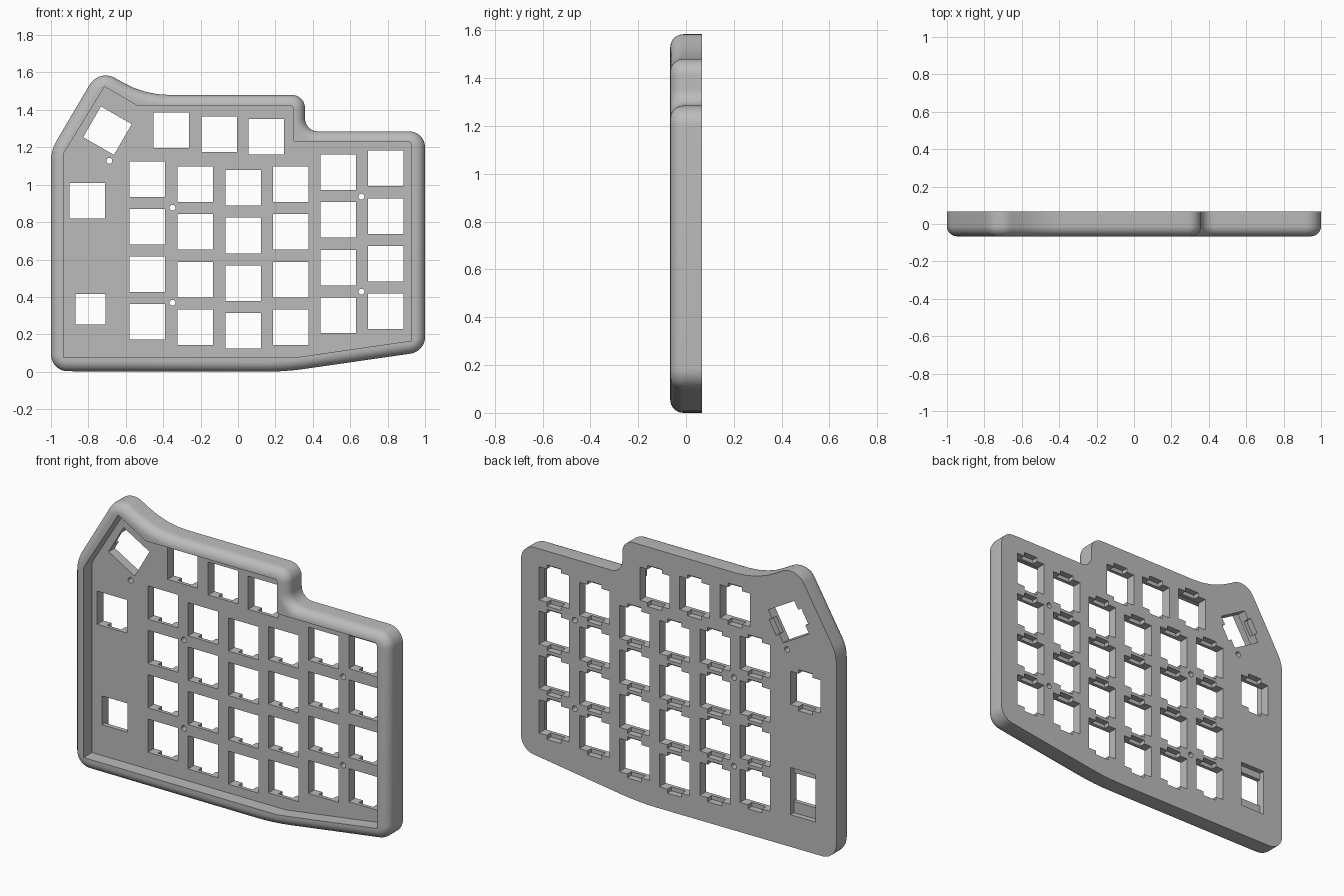
import bpy, bmesh, math
from mathutils import Vector, Matrix

if "Cube" in bpy.data.objects:
    bpy.data.objects.remove(bpy.data.objects["Cube"])

BACK, FRONT = 0.066, -0.066   # case depth
PLATE = 0.010                 # front surface of the recessed plate
EDGE = 0.055                  # radius of the rounded front edge

grey = bpy.data.materials.new("case grey")
grey.diffuse_color = (0.5, 0.5, 0.5, 1)
grey.use_nodes = True
grey.node_tree.nodes["Principled BSDF"].inputs["Base Color"].default_value = grey.diffuse_color


def rounded(corners):
    """Counter-clockwise outline from (x, z, radius) corners."""
    pts = []
    n = len(corners)
    for i, (x, z, r) in enumerate(corners):
        p = Vector((x, z))
        a = (Vector(corners[i - 1][:2]) - p).normalized()
        b = (Vector(corners[(i + 1) % n][:2]) - p).normalized()
        if r == 0:
            pts.append(p)
            continue
        half = a.angle(b) / 2
        c = p + (a + b).normalized() * (r / math.sin(half))
        s = p + a * (r / math.tan(half)) - c
        e = p + b * (r / math.tan(half)) - c
        turn = math.atan2(s.x * e.y - s.y * e.x, s.dot(e))
        steps = max(4, round(abs(turn) / math.radians(9)))
        for k in range(steps + 1):
            pts.append(c + Matrix.Rotation(turn * k / steps, 2) @ s)
    return pts


def inset(pts, d):
    out = []
    for i, p in enumerate(pts):
        a = (p - pts[i - 1]).normalized()
        b = (pts[(i + 1) % len(pts)] - p).normalized()
        na, nb = Vector((-a.y, a.x)), Vector((-b.y, b.x))
        m = (na + nb).normalized()
        out.append(p + m * (d / m.dot(na)))
    return out


def loft(bm, rings):
    """Closed solid through (outline, y) rings."""
    loops = [[bm.verts.new((p.x, y, p.y)) for p in pts] for pts, y in rings]
    for lo, hi in zip(loops, loops[1:]):
        for i in range(len(lo)):
            j = (i + 1) % len(lo)
            bm.faces.new((lo[i], lo[j], hi[j], hi[i]))
    bm.faces.new(loops[0])
    bm.faces.new(loops[-1])


def box(bm, x, z, w, h, y0, y1, angle=0, dx=0, dz=0):
    rot = Matrix.Rotation(math.radians(angle), 2)
    pts = [Vector((x, z)) + rot @ Vector((dx + sx * w / 2, dz + sz * h / 2))
           for sx, sz in ((-1, -1), (1, -1), (1, 1), (-1, 1))]
    loft(bm, [(pts, y1), (pts, y0)])


def finish(name, bm):
    bmesh.ops.recalc_face_normals(bm, faces=bm.faces[:])
    me = bpy.data.meshes.new(name)
    bm.to_mesh(me)
    bm.free()
    ob = bpy.data.objects.new(name, me)
    bpy.context.collection.objects.link(ob)
    me.materials.append(grey)
    return ob


# Case body with a rounded front edge
outline = rounded([
    (-1, 0.003, 0.09), (0.25, 0.0, 1.5), (1, 0.108, 0.09), (1, 1.285, 0.085),
    (0.358, 1.285, 0.07), (0.358, 1.48, 0.07), (-0.5, 1.48, 0.5),
    (-0.743, 1.62, 0.10), (-1, 1.184, 0.2)])
rings = [(outline, BACK)]
for k in range(9):
    t = math.pi / 2 * k / 8
    rings.append((inset(outline, EDGE * (1 - math.cos(t))),
                  FRONT + EDGE * (1 - math.sin(t))))
bm = bmesh.new()
loft(bm, rings)
case = finish("keyboard_case", bm)

# Pocket that leaves the raised rim
pocket = rounded([
    (-0.933, 0.075, 0), (0.297, 0.075, 0), (0.928, 0.166, 0), (0.928, 1.228, 0.02),
    (0.293, 1.228, 0.02), (0.293, 1.422, 0.01), (-0.537, 1.422, 0),
    (-0.714, 1.524, 0), (-0.933, 1.166, 0.05)])
bm = bmesh.new()
loft(bm, [(pocket, PLATE), (pocket, -0.2)])
cutters = [finish("pocket_cutter", bm)]

# Key positions: staggered columns of four, upper row, side keys
keys = []
for x, top in ((-0.484, 1.03), (-0.229, 1.002), (0.027, 0.983),
               (0.281, 1.002), (0.535, 1.066), (0.791, 1.087)):
    keys += [(x, top - 0.2545 * i, 0) for i in range(4)]
keys += [(-0.358, 1.291, 0), (-0.101, 1.27, 0), (0.152, 1.256, 0),
         (-0.805, 0.914, 0), (-0.698, 1.289, 60)]

# Through holes: key openings, small lower opening, screw holes
bm = bmesh.new()
for x, z, a in keys:
    box(bm, x, z, 0.19, 0.19, -0.1, 0.1, a)
box(bm, -0.789, 0.334, 0.16, 0.165, -0.1, 0.1)
for x, z in ((-0.688, 1.128), (-0.35, 0.877), (-0.35, 0.369),
             (0.66, 0.936), (0.66, 0.428)):
    ring = [Vector((x + 0.016 * math.cos(t * math.tau / 20),
                    z + 0.016 * math.sin(t * math.tau / 20))) for t in range(20)]
    loft(bm, [(ring, 0.1), (ring, -0.1)])
cutters.append(finish("hole_cutter", bm))

# Clip notches above and below each key opening, cut from the back
bm = bmesh.new()
for x, z, a in keys:
    box(bm, x, z, 0.09, 0.236, 0.03, 0.1, a)
box(bm, -0.789, 0.322, 0.16, 0.27, 0.036, 0.1)
cutters.append(finish("notch_cutter", bm))

for c in cutters:
    c.hide_render = True
    m = case.modifiers.new(c.name, 'BOOLEAN')
    m.operation = 'DIFFERENCE'
    m.solver = 'EXACT'
    m.object = c

# Bake the cuts, then drop the cutters
dg = bpy.context.evaluated_depsgraph_get()
baked = bpy.data.meshes.new_from_object(case.evaluated_get(dg))
case.modifiers.clear()
case.data = baked
baked.materials.clear()
baked.materials.append(grey)
for c in cutters:
    bpy.data.objects.remove(c)

bpy.ops.object.select_all(action='DESELECT')
case.select_set(True)
bpy.context.view_layer.objects.active = case
bpy.ops.object.shade_smooth_by_angle(angle=math.radians(30))
